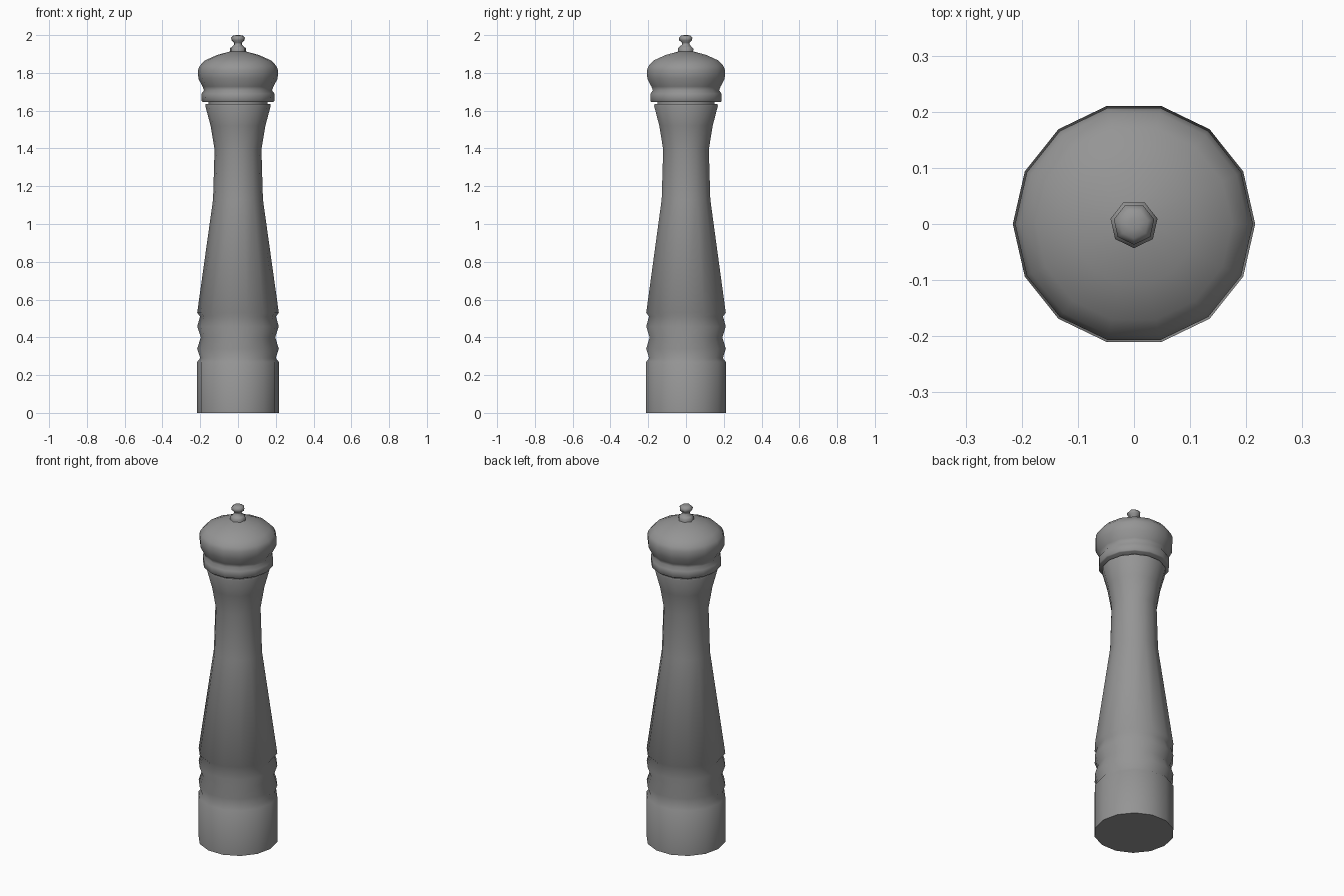
import bpy, bmesh, math

cube = bpy.data.objects.get("Cube")
if cube:
    bpy.data.objects.remove(cube)

grey = bpy.data.materials.new("grey")
grey.use_nodes = True
colour = (0.3, 0.3, 0.3, 1)
grey.diffuse_color = colour
grey.node_tree.nodes["Principled BSDF"].inputs["Base Color"].default_value = colour


def lathe(name, profile, sides, start=0.0):
    """Turn a (radius, height) profile around z and close both ends."""
    bm = bmesh.new()
    rings = []
    for r, z in profile:
        angles = [start + math.tau * i / sides for i in range(sides)]
        rings.append([bm.verts.new((r * math.cos(a), r * math.sin(a), z)) for a in angles])
    for low, high in zip(rings, rings[1:]):
        for i in range(sides):
            j = (i + 1) % sides
            bm.faces.new((low[i], low[j], high[j], high[i]))
    bm.faces.new(rings[0][::-1])
    bm.faces.new(rings[-1])
    mesh = bpy.data.meshes.new(name)
    bm.to_mesh(mesh)
    bm.free()
    mesh.materials.append(grey)
    obj = bpy.data.objects.new(name, mesh)
    bpy.context.collection.objects.link(obj)
    bpy.ops.object.select_all(action="DESELECT")
    obj.select_set(True)
    bpy.context.view_layer.objects.active = obj
    bpy.ops.object.shade_smooth_by_angle(angle=math.radians(62))
    return obj


# Turned body: straight foot, two beads, long taper, waist and flared top
lathe("body", [
    (0.216, 0), (0.216, 0.27), (0.2, 0.29), (0.216, 0.34), (0.197, 0.4),
    (0.216, 0.457), (0.201, 0.51), (0.216, 0.53), (0.132, 1.13),
    (0.124, 1.395), (0.145, 1.52), (0.173, 1.625), (0.171, 1.634),
], 14)

# Hidden joint between body and cap
lathe("neck_joint", [(0.155, 1.62), (0.155, 1.66)], 14)

# Domed cap with a lower collar
lathe("cap", [
    (0.187, 1.645), (0.192, 1.65), (0.193, 1.69), (0.18, 1.708), (0.188, 1.728),
    (0.21, 1.77), (0.212, 1.815), (0.203, 1.837), (0.175, 1.866),
    (0.11, 1.895), (0.035, 1.915),
], 14)

# Small adjusting knob on top
lathe("knob", [
    (0.042, 1.9), (0.043, 1.93), (0.034, 1.938), (0.021, 1.95), (0.021, 1.96),
    (0.036, 1.972), (0.037, 1.986), (0.026, 1.997), (0.01, 2.0),
], 7, -math.pi / 2)
